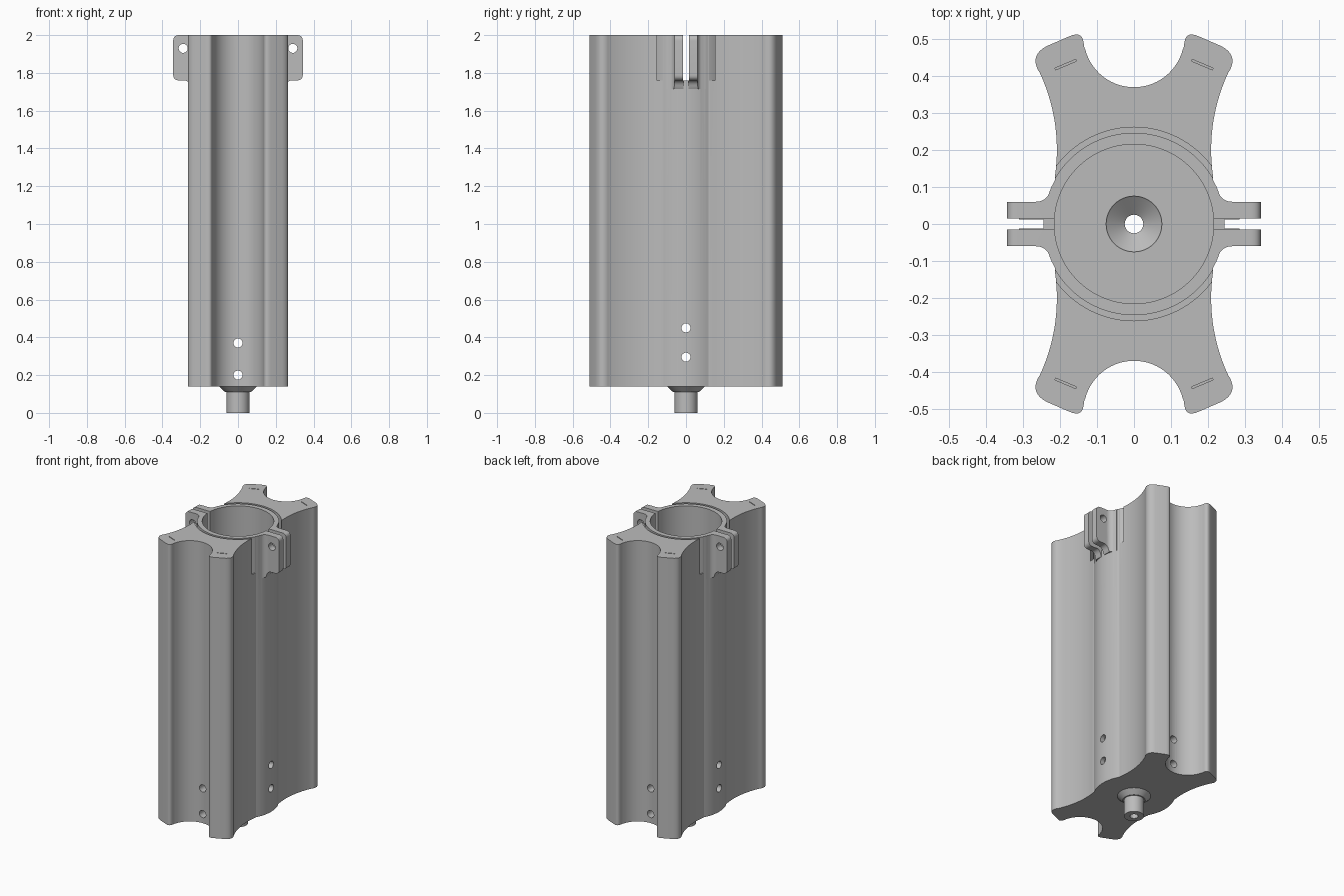
import bpy, bmesh, math
from mathutils import Matrix, Vector

if "Cube" in bpy.data.objects:
    bpy.data.objects.remove(bpy.data.objects["Cube"])

grey = bpy.data.materials.new("plain grey")
grey.diffuse_color = (0.5, 0.5, 0.5, 1)
grey.use_nodes = True
grey.node_tree.nodes["Principled BSDF"].inputs["Base Color"].default_value = grey.diffuse_color


def finish(bm, name):
    bmesh.ops.recalc_face_normals(bm, faces=bm.faces[:])
    me = bpy.data.meshes.new(name)
    bm.to_mesh(me)
    bm.free()
    me.materials.append(grey)
    ob = bpy.data.objects.new(name, me)
    bpy.context.collection.objects.link(ob)
    return ob


def prism(name, pts, a, b, axis="Z"):
    """Extrude a closed 2D outline from a to b along Z, or an xz outline along Y."""
    bm = bmesh.new()
    put = (lambda p, h: (p[0], p[1], h)) if axis == "Z" else (lambda p, h: (p[0], h, p[1]))
    lo = [bm.verts.new(put(p, a)) for p in pts]
    hi = [bm.verts.new(put(p, b)) for p in pts]
    bm.faces.new(lo)
    bm.faces.new(hi)
    n = len(pts)
    for i in range(n):
        j = (i + 1) % n
        bm.faces.new((lo[i], lo[j], hi[j], hi[i]))
    return finish(bm, name)


def lathe(name, pts, n=96):
    """Revolve a closed (radius, z) outline; zero radius points become poles."""
    bm = bmesh.new()
    rings = []
    for r, z in pts:
        if r == 0:
            rings.append([bm.verts.new((0, 0, z))] * n)
        else:
            rings.append([bm.verts.new((r * math.cos(math.tau * i / n),
                                        r * math.sin(math.tau * i / n), z)) for i in range(n)])
    for k in range(len(rings)):
        a, b = rings[k], rings[(k + 1) % len(rings)]
        if a[0] is a[1] and b[0] is b[1]:
            continue
        for i in range(n):
            j = (i + 1) % n
            bm.faces.new(list(dict.fromkeys((a[i], a[j], b[j], b[i]))))
    return finish(bm, name)


def box(name, center, size, rot=0):
    bm = bmesh.new()
    bmesh.ops.create_cube(bm, size=1, matrix=Matrix.Translation(center)
                          @ Matrix.Rotation(rot, 4, "Z") @ Matrix.Diagonal((*size, 1)))
    return finish(bm, name)


def pin(name, center, r, length, axis):
    rot = Matrix.Rotation(math.pi / 2, 4, "X" if axis == "Y" else "Y")
    bm = bmesh.new()
    bmesh.ops.create_cone(bm, cap_ends=True, segments=32, radius1=r, radius2=r, depth=length,
                          matrix=Matrix.Translation(center) @ rot)
    return finish(bm, name)


def combine(ob, other, op):
    m = ob.modifiers.new(op, "BOOLEAN")
    m.operation, m.object, m.solver = op, other, "EXACT"
    bpy.context.view_layer.objects.active = ob
    bpy.ops.object.modifier_apply(modifier=m.name)
    bpy.data.objects.remove(other, do_unlink=True)


def bezier(a, c, b, n=8):
    a, c, b = Vector(a), Vector(c), Vector(b)
    return [tuple(a * (1 - t) ** 2 + c * 2 * t * (1 - t) + b * t * t)
            for t in (i / n for i in range(n + 1))]


# Quarter outline: round tube side, concave flank, rounded lobe, end scallop
quarter = [(0.244 * math.cos(t), 0.244 * math.sin(t))
           for t in (math.radians(29) * i / 8 for i in range(9))]
quarter += [(0.70 - math.sqrt(0.492 ** 2 - (y - 0.2) ** 2), y)
            for y in (0.125 + 0.285 * i / 14 for i in range(15))]
quarter += bezier((0.259, 0.415), (0.28, 0.457), (0.235, 0.48))
quarter += bezier((0.175, 0.506), (0.136, 0.524), (0.135, 0.48))
quarter += [(0.136 * math.cos(t), 0.505 - 0.136 * math.sin(t))
            for t in (math.radians(15 + 75 * i / 14) for i in range(15))]
half = quarter + [(-x, y) for x, y in quarter[-2::-1]]
outline = half + [(x, -y) for x, y in half[-2:0:-1]]
body = prism("body", outline, 0.14, 2.0)

# Flex gap around the clamp collar
combine(body, lathe("gap", [(0.246, 1.76), (0.261, 1.76), (0.261, 2.1), (0.246, 2.1)], 128),
        "DIFFERENCE")

# Clamp ears with rounded corners, blended into the collar
plan = [(0.222, 0.012), (0.343, 0.012), (0.343, 0.06)]
plan += bezier((0.265, 0.06), (0.23, 0.06), (0.222, 0.103)) + [(0.208, 0.1)]
side = [(0.18, 1.715), (0.245, 1.715)] + bezier((0.25, 1.725), (0.258, 1.76), (0.285, 1.76))
side += bezier((0.31, 1.76), (0.343, 1.76), (0.343, 1.79))
side += bezier((0.343, 1.97), (0.343, 2.0), (0.313, 2.0)) + [(0.18, 2.0)]
for sx in (1, -1):
    for sy in (1, -1):
        ear = prism("ear", [(sx * x, sy * y) for x, y in plan], 1.7, 2.05)
        combine(ear, prism("ear_shape", [(sx * x, z) for x, z in side], -0.2, 0.2, "Y"),
                "INTERSECT")
        combine(body, ear, "UNION")
        # Thin slot in each lobe
        combine(body, box("slot", (sx * 0.184, sy * 0.43, 2.0), (0.062, 0.005, 0.3),
                          -sx * sy * math.radians(23)), "DIFFERENCE")

# Outlet nozzle under the body
combine(body, lathe("nozzle", [(0, 0), (0.06, 0), (0.06, 0.11), (0.068, 0.11), (0.1, 0.14),
                               (0.1, 0.155), (0, 0.155)]), "UNION")

# Main bore with funnel floor and outlet hole
combine(body, lathe("bore", [(0, -0.1), (0.025, -0.1), (0.025, 0.11), (0.075, 0.15),
                             (0.075, 0.165), (0.215, 0.165), (0.215, 2.1), (0, 2.1)]),
        "DIFFERENCE")

# Clamp slits, bolt holes and cross holes
for sx in (1, -1):
    combine(body, box("slit", (sx * 0.3, 0, 1.93), (0.2, 0.03, 0.34)), "DIFFERENCE")
    combine(body, pin("bolt_hole", (sx * 0.29, 0, 1.93), 0.024, 0.3, "Y"), "DIFFERENCE")
for z in (0.2, 0.37):
    combine(body, pin("end_hole", (0, 0, z), 0.024, 1.4, "Y"), "DIFFERENCE")
for z in (0.295, 0.45):
    combine(body, pin("side_hole", (0, 0, z), 0.024, 1.4, "X"), "DIFFERENCE")

# Smooth curved walls, keep crisp edges
bpy.ops.object.select_all(action="DESELECT")
body.select_set(True)
bpy.context.view_layer.objects.active = body
bpy.ops.object.shade_smooth_by_angle(angle=math.radians(30))
